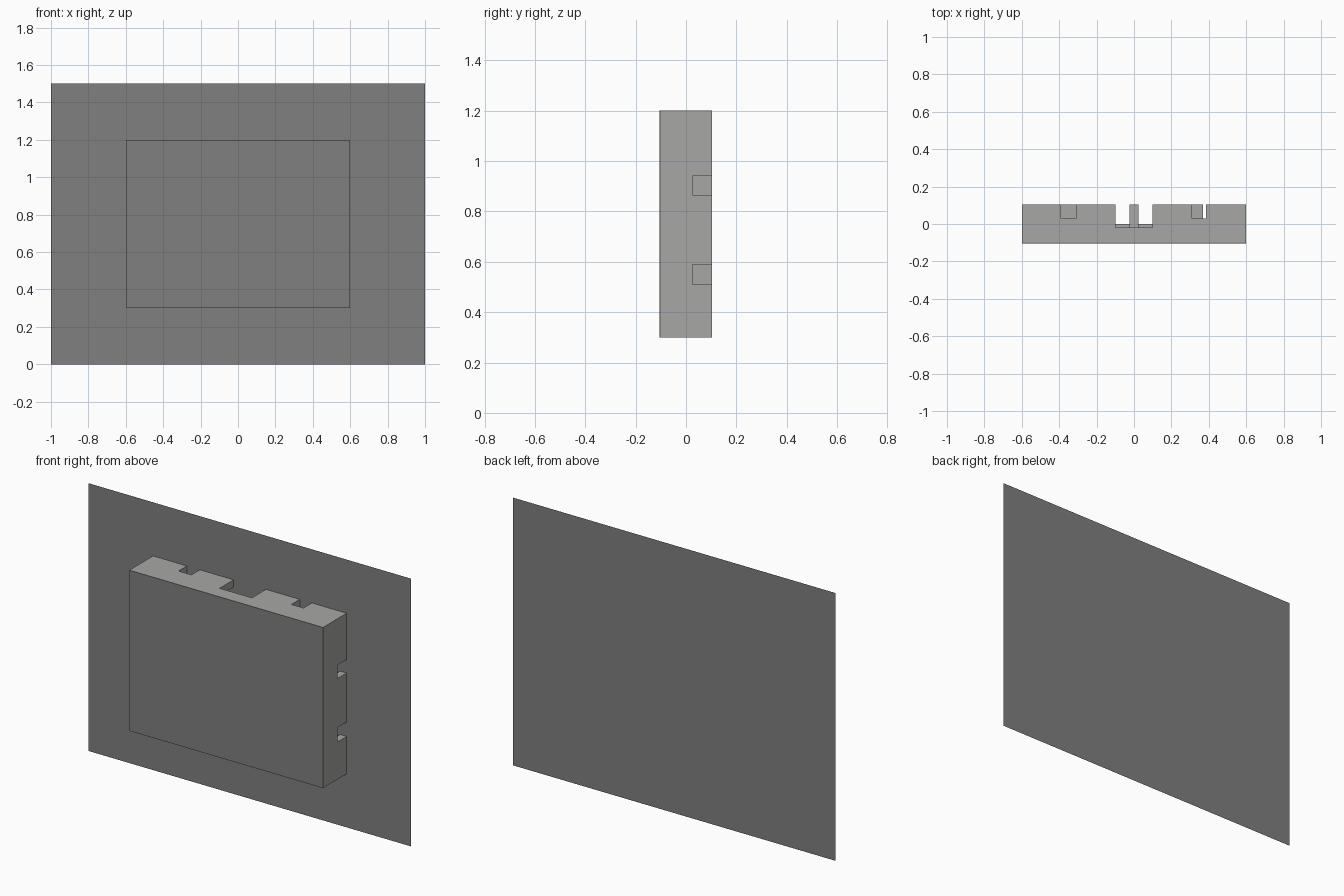
import bpy, bmesh

if "Cube" in bpy.data.objects:
    bpy.data.objects.remove(bpy.data.objects["Cube"])

def material(name, rgb):
    m = bpy.data.materials.new(name)
    m.diffuse_color = (*rgb, 1)
    m.use_nodes = True
    m.node_tree.nodes["Principled BSDF"].inputs["Base Color"].default_value = m.diffuse_color
    return m

dark = material("dark grey", (0.216, 0.216, 0.216))
light = material("light grey", (0.39, 0.39, 0.38))

def box(name, x, y, z, mat):
    """Box given by its (min, max) range on each axis."""
    bm = bmesh.new()
    bmesh.ops.create_cube(bm, size=1)
    for v in bm.verts:
        for i, (a, b) in enumerate((x, y, z)):
            v.co[i] = a if v.co[i] < 0 else b
    me = bpy.data.meshes.new(name)
    bm.to_mesh(me)
    bm.free()
    me.materials.append(mat)
    ob = bpy.data.objects.new(name, me)
    bpy.context.collection.objects.link(ob)
    return ob

def cut(target, x, y, z):
    """Subtract a box from the target."""
    c = box("cutter", x, y, z, light)
    c.hide_render = True
    mod = target.modifiers.new("cut", 'BOOLEAN')
    mod.operation = 'DIFFERENCE'
    mod.solver = 'EXACT'
    mod.object = c
    bpy.context.view_layer.objects.active = target
    bpy.ops.object.modifier_apply(modifier=mod.name)
    bpy.data.objects.remove(c)

# Backing wall: a single flat sheet
bm = bmesh.new()
bm.faces.new([bm.verts.new((x, 0.105, z)) for x, z in ((-1, 0), (1, 0), (1, 1.5), (-1, 1.5))])
me = bpy.data.meshes.new("wall")
bm.to_mesh(me)
bm.free()
me.materials.append(dark)
bpy.context.collection.objects.link(bpy.data.objects.new("wall", me))

# Front panel and hollow housing behind it
box("front_panel", (-0.6, 0.6), (-0.105, -0.1), (0.3, 1.2), dark)
housing = box("housing", (-0.6, 0.6), (-0.1, 0.104), (0.3, 1.2), light)
cut(housing, (-0.56, 0.56), (-0.06, 0.2), (0.34, 1.16))

# Notches along the rear edge: top, bottom, right, left
for x0, x1, y0 in ((-0.39, -0.31, 0.03), (-0.1, 0.1, -0.02), (0.31, 0.385, 0.03)):
    cut(housing, (x0, x1), (y0, 0.2), (1.1, 1.3))
for x0, x1, y0 in ((-0.47, -0.39, 0.03), (-0.1, 0.1, 0.0), (0.37, 0.45, 0.03)):
    cut(housing, (x0, x1), (y0, 0.2), (0.2, 0.4))
for z0, z1 in ((0.865, 0.94), (0.51, 0.59)):
    cut(housing, (0.5, 0.7), (0.025, 0.2), (z0, z1))
for z0, z1 in ((0.90, 0.975), (0.53, 0.61)):
    cut(housing, (-0.7, -0.5), (0.025, 0.2), (z0, z1))

# Upright rib inside the housing, seen through the middle notch
box("inner_rib", (-0.025, 0.025), (-0.06, 0.104), (0.34, 1.1), light)
